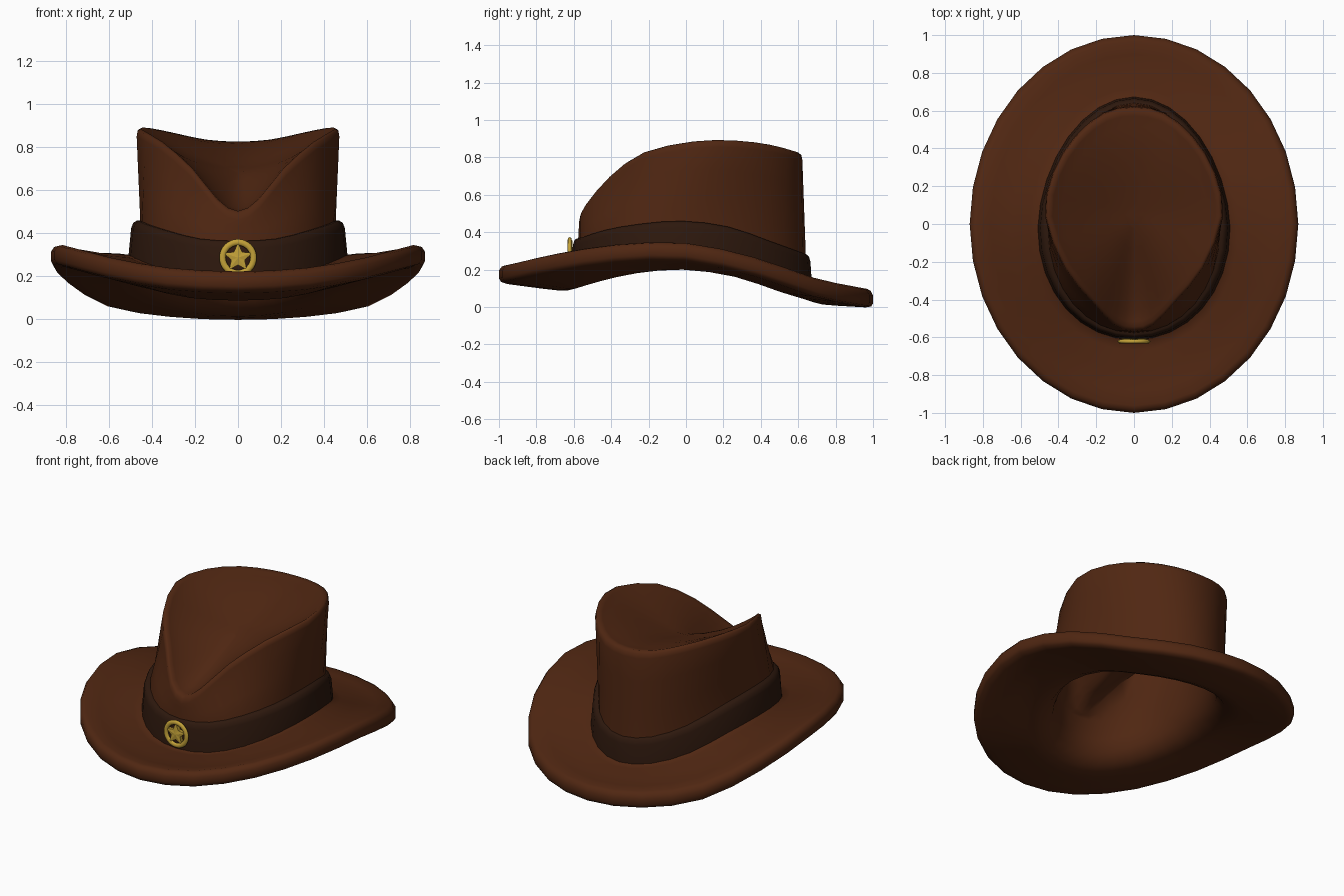
import bpy, bmesh, math
from mathutils import Vector

if "Cube" in bpy.data.objects:
    bpy.data.objects.remove(bpy.data.objects["Cube"])


def material(name, rgb):
    m = bpy.data.materials.new(name)
    m.diffuse_color = (*rgb, 1)
    m.use_nodes = True
    m.node_tree.nodes["Principled BSDF"].inputs["Base Color"].default_value = m.diffuse_color
    return m


felt = material("brown_felt", (0.080, 0.020, 0.006))
dark = material("dark_band", (0.026, 0.009, 0.004))
gold = material("gold", (0.55, 0.36, 0.04))


def loop(half):
    """Nine keys from front to back on the +x side -> smooth closed loop of 32 points."""
    k = [Vector(p) for p in half]
    k += [Vector((-p.x, p.y, p.z)) for p in k[-2:0:-1]]
    out = []
    for i in range(len(k)):
        a, b, c, d = (k[(i + j) % len(k)] for j in (-1, 0, 1, 2))
        out += [b.copy(), (9 * (b + c) - a - d) / 16]
    return out


def oval(rx, ry, cy, zs, dz=0.0, egg=0.05):
    """Egg-shaped loop, widest part pushed forward and back narrowed by egg."""
    half = []
    for i, z in enumerate(zs):
        s, c = math.sin(i * math.pi / 8), math.cos(i * math.pi / 8)
        half.append((rx * s * (1 - .8 * egg * max(0, -c)), cy - ry * c - egg * s * s, z + dz))
    return loop(half)


def mix(a, b, t, dz=0.0):
    return [p.lerp(q, t) + Vector((0, 0, dz)) for p, q in zip(a, b)]


def add_object(name, bm, mat):
    me = bpy.data.meshes.new(name)
    bm.to_mesh(me)
    bm.free()
    me.materials.append(mat)
    ob = bpy.data.objects.new(name, me)
    bpy.context.collection.objects.link(ob)
    return ob


def skin(rings, closed=False):
    """Quads between successive rings; closed also joins last ring to first."""
    bm = bmesh.new()
    vs = [[bm.verts.new(p) for p in r] for r in rings]
    pairs = list(zip(vs, vs[1:])) + ([(vs[-1], vs[0])] if closed else [])
    for a, b in pairs:
        for i in range(len(a)):
            j = (i + 1) % len(a)
            bm.faces.new((a[i], a[j], b[j], b[i]))
    return bm, vs


def smooth(ob, deg):
    bpy.ops.object.select_all(action='DESELECT')
    ob.select_set(True)
    bpy.context.view_layer.objects.active = ob
    bpy.ops.object.shade_smooth_by_angle(angle=math.radians(deg))


# Height keys, front to back
rim_z = (.225, .242, .29, .338, .345, .262, .15, .105, .092)
base_z = (.19, .20, .237, .28, .30, .272, .198, .147, .128)
band_z = (.365, .375, .412, .444, .46, .43, .355, .30, .28)

# Brim: rounded edge, slightly dished between edge and crown
outer = oval(.87, 1.0, 0, rim_z, egg=0)
base = oval(.50, .64, .03, base_z)
brim_top = [mix(outer, base, 0, -.03), mix(outer, base, .04, -.006), mix(outer, base, .10, .002),
            mix(outer, base, .3, -.006), mix(outer, base, .6, -.008), mix(outer, base, .85), base]
brim_under = [mix(outer, base, t, d) for t, d in
              ((.95, -.102), (.82, -.108), (.6, -.106), (.35, -.102), (.12, -.098), (.03, -.090), (0, -.072))]

# Crown: wall, ridge and front-sloping dish
ridge = loop([(0, -.56, .50), (.10, -.53, .56), (.22, -.405, .708), (.362, -.23, .832),
              (.463, .04, .89), (.422, .27, .893), (.305, .46, .868), (.155, .58, .835), (0, .612, .825)])


def scaled(ring, s, dz):
    return [Vector((p.x * s, .05 + (p.y - .05) * s, p.z + dz)) for p in ring]


def dish(s, dz=0.0):
    ring = []
    for p in scaled(ridge, s, 0):
        u = min(1, max(0, (p.y + .56) / 1.17))
        floor = .50 + .31 * u ** .65
        ring.append(Vector((p.x, p.y, floor + (p.z - floor) * s ** 1.6 + dz)))
    return ring


wall_low = oval(.460, .612, .032, base_z, .05)
wall_mid = oval(.455, .608, .032, band_z, .01)
shoulder = scaled(ridge, 1.018, -.04)
crown_out = [wall_low, wall_mid, mix(wall_mid, shoulder, .35), mix(wall_mid, shoulder, .7), shoulder,
             scaled(ridge, 1.008, -.012), dish(.975, .003), dish(.93),
             dish(.83), dish(.68), dish(.5), dish(.3), dish(.12)]

# Lining side of the crown, blending into the brim underside
in_low = oval(.388, .538, .03, base_z, .06)
in_mid = oval(.378, .528, .03, band_z, .0)
in_top = scaled(ridge, .85, -.12)
crown_in = [dish(s, -.08) for s in (.12, .3, .5, .65, .77)] + [
    in_top, mix(in_mid, in_top, .5), in_mid, in_low,
    oval(.408, .558, .03, base_z, -.02), oval(.455, .60, .03, base_z, -.075)]

bm, vs = skin(crown_in + brim_under + brim_top + crown_out)
bm.faces.new(vs[-1])
bm.faces.new(vs[0][::-1])
smooth(add_object("hat_shell", bm, felt), 75)

# Hat band following the brim line
bm, _ = skin([oval(.512, .645, .03, base_z, -.03),
              oval(.497, .635, .03, band_z, -.035),
              oval(.487, .627, .03, band_z, -.01),
              oval(.470, .617, .03, band_z),
              oval(.443, .595, .03, band_z),
              oval(.448, .60, .03, base_z, .0)], closed=True)
smooth(add_object("hat_band", bm, dark), 50)

# Badge ring, flattened front to back
centre = Vector((0, -.622, .287))
bpy.ops.mesh.primitive_torus_add(major_radius=.072, minor_radius=.015, major_segments=32,
                                 minor_segments=8, location=centre, rotation=(math.pi / 2, 0, 0))
ring = bpy.context.object
ring.name = "badge_ring"
ring.scale.z = .75
ring.data.materials.append(gold)
smooth(ring, 60)

# Five-pointed badge star with a slightly raised middle
bm = bmesh.new()
tip = bm.verts.new(centre + Vector((0, -.012, 0)))
front, back = [[bm.verts.new(centre + Vector(((.070, .033)[i % 2] * math.sin(i * math.pi / 5), y,
                                              (.070, .033)[i % 2] * math.cos(i * math.pi / 5))))
                for i in range(10)] for y in (-.007, .015)]
for i in range(10):
    j = (i + 1) % 10
    bm.faces.new((front[i], front[j], tip))
    bm.faces.new((front[j], front[i], back[i], back[j]))
bm.faces.new(back)
bmesh.ops.recalc_face_normals(bm, faces=bm.faces)
add_object("badge_star", bm, gold)
